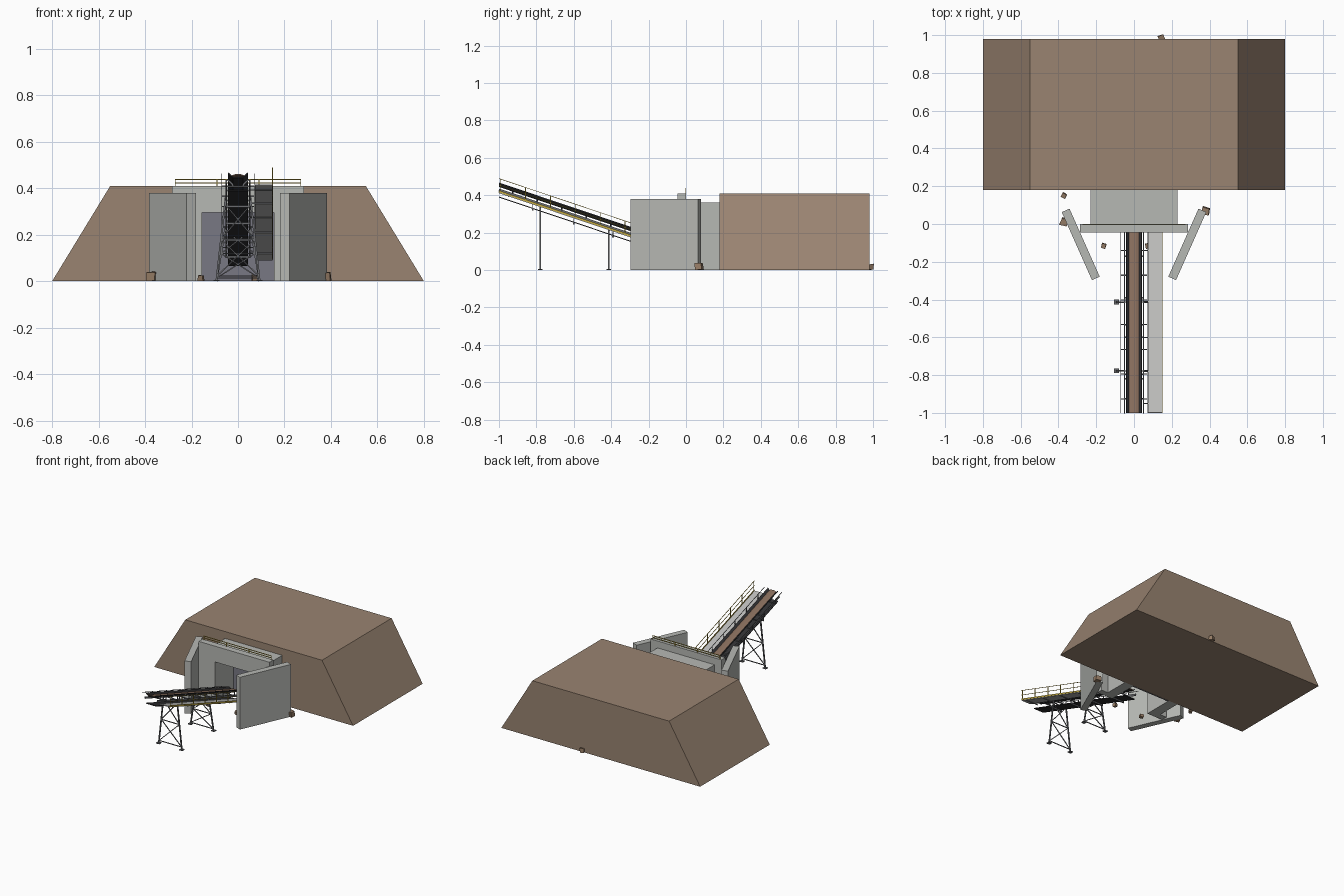
import bpy, bmesh, math, random
from mathutils import Vector, Matrix

random.seed(4)
if "Cube" in bpy.data.objects:
    bpy.data.objects.remove(bpy.data.objects["Cube"], do_unlink=True)


def material(name, r, g, b):
    m = bpy.data.materials.new(name)
    m.use_nodes = True
    m.diffuse_color = (r, g, b, 1)
    m.node_tree.nodes["Principled BSDF"].inputs["Base Color"].default_value = (r, g, b, 1)
    return m


EARTH = material("earth", 0.32, 0.23, 0.165)
CONCRETE = material("concrete", 0.47, 0.48, 0.455)
VOID = material("tunnel_shadow", 0.19, 0.19, 0.23)
RUBBER = material("belt_rubber", 0.03, 0.03, 0.033)
ORE = material("ore", 0.24, 0.15, 0.105)
STEEL = material("steel", 0.15, 0.155, 0.165)
GRATING = material("walkway_grating", 0.5, 0.5, 0.49)
YELLOW = material("safety_yellow", 0.55, 0.4, 0.05)
ROCK = material("rock", 0.3, 0.2, 0.13)


def finish(name, bm, mat):
    bmesh.ops.recalc_face_normals(bm, faces=bm.faces)
    mesh = bpy.data.meshes.new(name)
    bm.to_mesh(mesh)
    bm.free()
    mesh.materials.append(mat)
    ob = bpy.data.objects.new(name, mesh)
    bpy.context.collection.objects.link(ob)
    return ob


def prism(name, profile, y0, y1, mat):
    """Extrude an x-z profile along y."""
    bm = bmesh.new()
    face = bm.faces.new([bm.verts.new((x, y0, z)) for x, z in profile])
    new = bmesh.ops.extrude_face_region(bm, geom=[face])["geom"]
    bmesh.ops.translate(bm, vec=(0, y1 - y0, 0),
                        verts=[v for v in new if isinstance(v, bmesh.types.BMVert)])
    return finish(name, bm, mat)


def beams(name, bars, mat):
    """One object from bars given as (start, end, width, height)."""
    bm = bmesh.new()
    for p, q, w, h in bars:
        p, q = Vector(p), Vector(q)
        d = (q - p).normalized()
        side = d.cross(Vector((0, 0, 1)))
        side = side.normalized() if side.length > 0.001 else Vector((1, 0, 0))
        up = side.cross(d)
        rot = Matrix((side, d, up)).transposed().to_4x4()
        size = Matrix.Diagonal((w, (q - p).length, h, 1))
        bmesh.ops.create_cube(bm, size=1, matrix=Matrix.Translation((p + q) / 2) @ rot @ size)
    return finish(name, bm, mat)


# Earth mound
prism("earth_mound", [(-0.8, 0), (0.8, 0), (0.55, 0.41), (-0.55, 0.41)], 0.18, 0.98, EARTH)


# Tunnel portal: headwall, chamber and dark end panel
def portal(half, top):
    return [(-half, 0), (-half, top), (half, top), (half, 0),
            (0.155, 0), (0.155, 0.295), (-0.155, 0.295), (-0.155, 0)]


prism("headwall", portal(0.285, 0.41), -0.045, 0.0, CONCRETE)
prism("tunnel_chamber", portal(0.23, 0.36), 0.0, 0.18, CONCRETE)
prism("tunnel_end", [(-0.155, 0), (0.155, 0), (0.155, 0.295), (-0.155, 0.295)], 0.17, 0.178, VOID)

# Splayed wing walls
for s, side in ((1, "left"), (-1, "right")):
    beams("wing_wall_" + side, [((s * 0.202, -0.288, 0.19), (s * 0.362, 0.072, 0.19), 0.045, 0.38)], CONCRETE)

# Guard rail on the headwall
posts = [-0.27, -0.09, 0.09, 0.27]
rail = [((x, -0.004, 0.41), (x, -0.004, 0.437), 0.004, 0.004) for x in posts]
rail += [((-0.272, -0.004, z), (0.272, -0.004, z), 0.004, 0.004) for z in (0.423, 0.437)]
beams("headwall_rail", rail, YELLOW)

# Inclined conveyor: every part follows the same slope
LOW, HIGH, SLOPE = -0.04, -1.0, 0.336


def at(x, y, height):
    return (x, y, height - SLOPE * (y - HIGH))


def sloped(x, height, w, h):
    return (at(x, LOW, height), at(x, HIGH, height), w, h)


def strip(name, section, mat, thick):
    """Sheet following the slope with a given x-height section."""
    bm = bmesh.new()
    rows = [[bm.verts.new(at(x, y, z)) for x, z in section] for y in (LOW, HIGH)]
    for i in range(len(section) - 1):
        bm.faces.new((rows[0][i], rows[0][i + 1], rows[1][i + 1], rows[1][i]))
    ob = finish(name, bm, mat)
    mod = ob.modifiers.new("thickness", "SOLIDIFY")
    mod.thickness = thick
    mod.offset = 0
    return ob


strip("carrying_belt", [(-0.042, 0.466), (-0.02, 0.446), (0.02, 0.446), (0.042, 0.466)], RUBBER, 0.004)
strip("ore_load", [(-0.025, 0.454), (-0.01, 0.459), (0.01, 0.459), (0.025, 0.454)], ORE, 0.004)
strip("return_belt", [(-0.042, 0.39), (0.042, 0.39)], RUBBER, 0.005)
beams("stringers", [sloped(x, 0.428, 0.006, 0.014) for x in (-0.05, 0.05)], STEEL)
beams("pull_cords", [sloped(x, 0.462, 0.003, 0.003) for x in (-0.07, 0.07)], STEEL)

# Idler frames and return rollers
idlers = []
for i in range(7):
    y = -0.14 - 0.131 * i
    idlers.append((at(-0.07, y, 0.434), at(0.07, y, 0.434), 0.006, 0.006))
    for s in (-1, 1):
        idlers.append((at(s * 0.02, y, 0.438), at(s * 0.046, y, 0.462), 0.007, 0.007))
        idlers.append((at(s * 0.07, y, 0.434), at(s * 0.07, y, 0.464), 0.004, 0.004))
beams("idlers", idlers, STEEL)
rollers = []
for y in (-0.17, -0.39, -0.6, -0.82):
    rollers.append((at(-0.052, y, 0.382), at(0.052, y, 0.382), 0.009, 0.009))
    rollers += [(at(x, y, 0.38), at(x, y, 0.428), 0.004, 0.004) for x in (-0.05, 0.05)]
beams("return_rollers", rollers, STEEL)

# Walkway with handrail
beams("walkway", [sloped(0.111, 0.414, 0.075, 0.006)], GRATING)
handrail = [sloped(0.149, h, 0.003, 0.003) for h in (0.454, 0.489)]
handrail.append(sloped(0.149, 0.42, 0.003, 0.01))
for i in range(8):
    y = -0.06 - 0.133 * i
    handrail.append((at(0.149, y, 0.414), at(0.149, y, 0.489), 0.004, 0.004))
beams("walkway_handrail", handrail, YELLOW)
beams("walkway_brackets", [(at(0.05, y, 0.409), at(0.148, y, 0.409), 0.005, 0.005)
                           for y in (-0.14, -0.41, -0.6, -0.78, -0.95)], STEEL)

# Braced trestles on footing pads
for name, y in (("high", -0.778), ("low", -0.413)):
    top = at(0, y, 0.435)[2]

    def leg(s, t):
        return (s * (0.093 - 0.04 * t), y, top * t)

    bars = [(leg(s, 0), leg(s, 1), 0.008, 0.008) for s in (-1, 1)]
    levels = (0.06, 0.5, 0.92)
    bars += [(leg(-1, t), leg(1, t), 0.005, 0.005) for t in levels]
    for a, b in zip(levels, levels[1:]):
        bars += [(leg(s, a), leg(-s, b), 0.005, 0.005) for s in (-1, 1)]
    bars += [((s * 0.093, y - 0.012, 0.003), (s * 0.093, y + 0.012, 0.003), 0.026, 0.006) for s in (-1, 1)]
    beams("trestle_" + name, bars, STEEL)

# Scattered rocks
spots = [(-0.37, 0.01, 0.036), (-0.37, 0.15, 0.024), (-0.16, -0.115, 0.024),
         (0.07, -0.115, 0.024), (0.38, 0.07, 0.036), (0.145, 0.985, 0.028)]
for i, (x, y, size) in enumerate(spots):
    bm = bmesh.new()
    turn = Matrix.Rotation(random.uniform(-0.6, 0.6), 4, "Z") @ Matrix.Rotation(0.15, 4, "X")
    bmesh.ops.create_cube(bm, size=size, matrix=Matrix.Translation((x, y, size * 0.55)) @ turn)
    for v in bm.verts:
        v.co += Vector([random.uniform(-0.1, 0.1) * size for _ in range(3)])
        v.co.z = max(v.co.z, 0)
    finish("rock_%d" % (i + 1), bm, ROCK)
